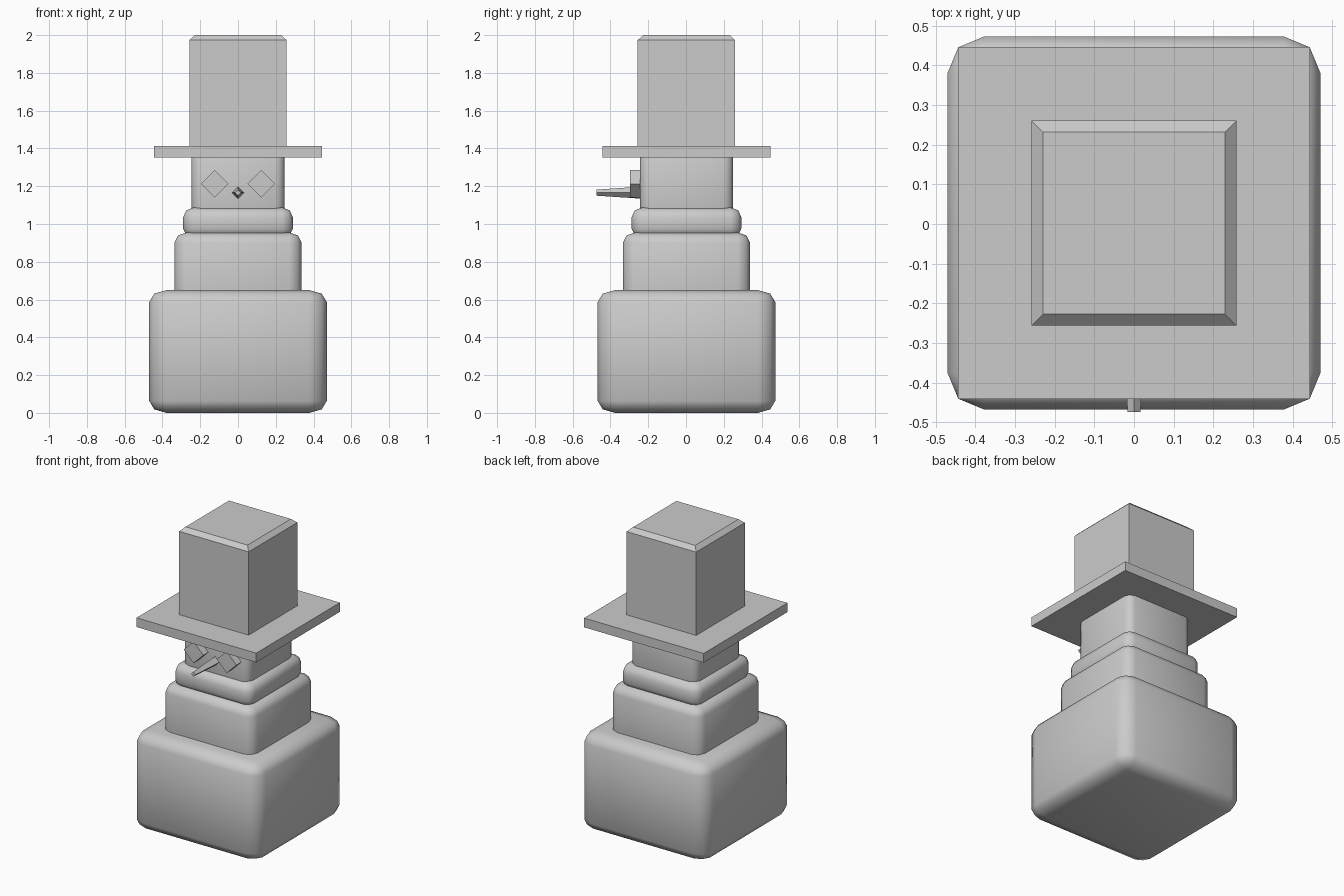
import bpy, bmesh
from math import pi, radians
from mathutils import Matrix

if "Cube" in bpy.data.objects:
    bpy.data.objects.remove(bpy.data.objects["Cube"])

CY = 0.0025  # tiny shift so the nose tip and the back are balanced


def add_mesh(name, bm, smooth=False):
    bmesh.ops.recalc_face_normals(bm, faces=bm.faces)
    me = bpy.data.meshes.new(name)
    bm.to_mesh(me)
    bm.free()
    for p in me.polygons:
        p.use_smooth = smooth
    ob = bpy.data.objects.new(name, me)
    bpy.context.collection.objects.link(ob)
    return ob


def rounded_block(name, half, z0, z1, bevel, bevel_z):
    """Cube bevelled on all edges, with its own rounding height in z."""
    bm = bmesh.new()
    k = bevel / bevel_z
    bmesh.ops.create_cube(bm, size=1, matrix=Matrix.Diagonal(
        (2 * half, 2 * half, (z1 - z0) * k, 1)))
    bmesh.ops.bevel(bm, geom=bm.edges[:], offset=bevel, segments=2,
                    profile=0.5, affect='EDGES')
    bmesh.ops.scale(bm, vec=(1, 1, 1 / k), verts=bm.verts)
    bmesh.ops.translate(bm, vec=(0, CY, (z0 + z1) / 2), verts=bm.verts)
    return add_mesh(name, bm, smooth=True)


# stacked snow body
rounded_block("body_base", 0.47, 0.0, 0.65, 0.092, 0.063)
rounded_block("body_middle", 0.336, 0.42, 0.955, 0.064, 0.053)
rounded_block("scarf", 0.29, 0.925, 1.087, 0.055, 0.05)
rounded_block("head", 0.246, 0.95, 1.40, 0.047, 0.045)

# square top hat: profile rings from brim to chamfered crown
bm = bmesh.new()
rings = []
for h, z in [(0.444, 1.352), (0.444, 1.414), (0.258, 1.414),
             (0.258, 1.973), (0.230, 2.0)]:
    rings.append([bm.verts.new((sx * h, sy * h + CY, z))
                  for sx, sy in ((-1, -1), (1, -1), (1, 1), (-1, 1))])
for a, b in zip(rings, rings[1:]):
    for i in range(4):
        j = (i + 1) % 4
        bm.faces.new((a[i], a[j], b[j], b[i]))
bm.faces.new(rings[0][::-1])
bm.faces.new(rings[-1])
add_mesh("top_hat", bm)

# diamond eyes
for side, name in ((-1, "eye_left"), (1, "eye_right")):
    bm = bmesh.new()
    bmesh.ops.create_cube(bm, size=0.103, matrix=Matrix.Translation(
        (side * 0.123, -0.245, 1.212)) @ Matrix.Rotation(radians(45), 4, 'Y'))
    add_mesh(name, bm)

# four-sided tapered nose pointing forward
bm = bmesh.new()
bmesh.ops.create_cone(bm, cap_ends=True, segments=4, radius1=0.033,
                      radius2=0.016, depth=0.255,
                      matrix=Matrix.Translation((0, -0.3465, 1.166))
                      @ Matrix.Rotation(pi / 2, 4, 'X'))
add_mesh("nose", bm)
